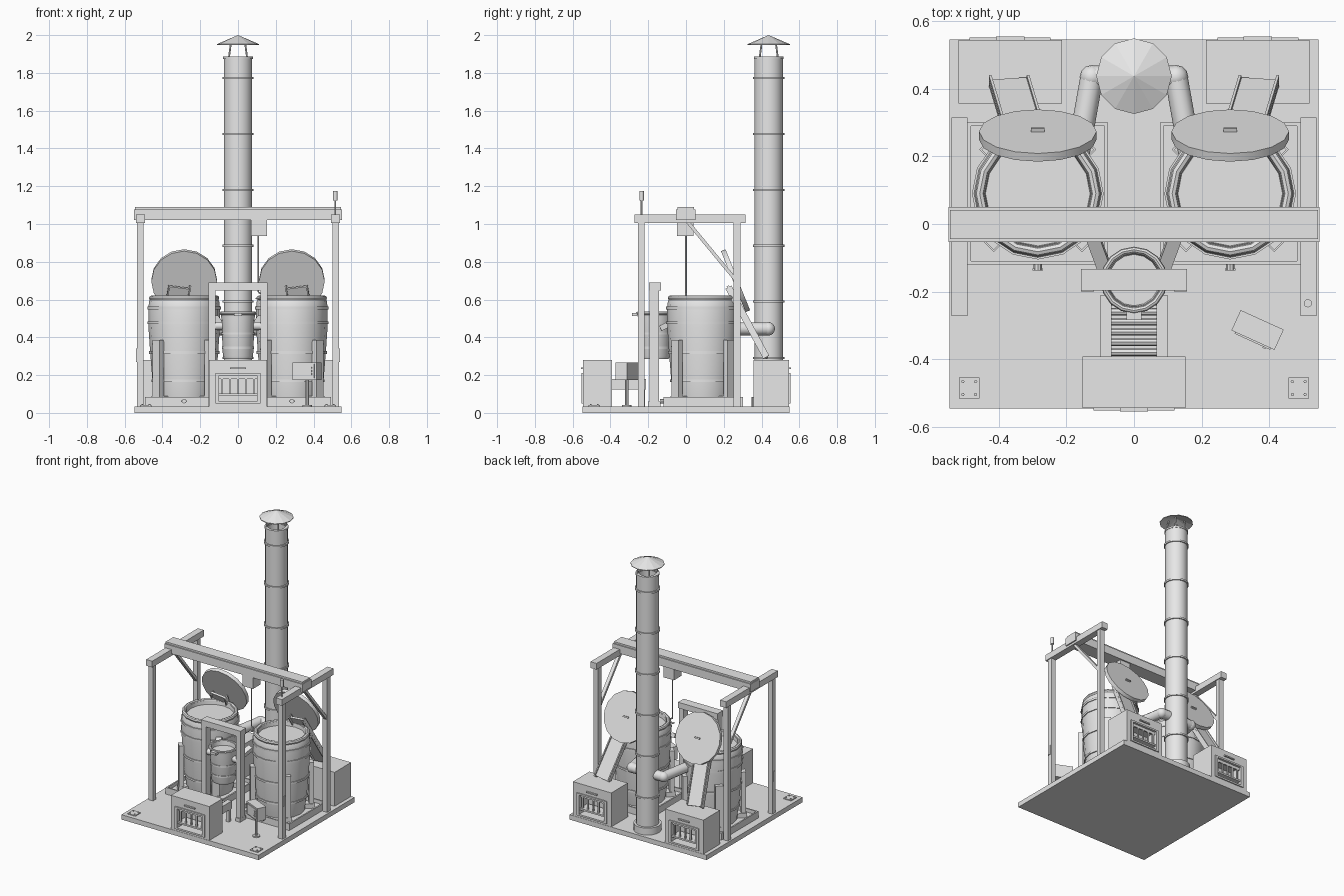
import bpy, bmesh, math
from mathutils import Vector, Matrix

if "Cube" in bpy.data.objects:
    bpy.data.objects.remove(bpy.data.objects["Cube"])

grey = bpy.data.materials.new("light_grey")
grey.diffuse_color = (0.8, 0.8, 0.8, 1)
grey.use_nodes = True
grey.node_tree.nodes["Principled BSDF"].inputs["Base Color"].default_value = grey.diffuse_color


def finish(name, bm, matrix=None, smooth=False):
    if matrix is not None:
        bm.transform(matrix)
    bmesh.ops.recalc_face_normals(bm, faces=bm.faces)
    me = bpy.data.meshes.new(name)
    bm.to_mesh(me)
    bm.free()
    me.materials.append(grey)
    ob = bpy.data.objects.new(name, me)
    bpy.context.collection.objects.link(ob)
    if smooth:
        bpy.ops.object.select_all(action='DESELECT')
        ob.select_set(True)
        bpy.context.view_layer.objects.active = ob
        bpy.ops.object.shade_smooth_by_angle(angle=math.radians(36))
    return ob


def box(name, x0, x1, y0, y1, z0, z1, matrix=None):
    bm = bmesh.new()
    bmesh.ops.create_cube(bm, size=1)
    bm.transform(Matrix.Translation(((x0 + x1) / 2, (y0 + y1) / 2, (z0 + z1) / 2))
                 @ Matrix.Diagonal((x1 - x0, y1 - y0, z1 - z0, 1)))
    return finish(name, bm, matrix)


def lathe(name, profile, centre=(0, 0, 0), segs=16, smooth=True, matrix=None):
    bm = bmesh.new()
    verts = [bm.verts.new((r, 0, z)) for r, z in profile]
    edges = [bm.edges.new(p) for p in zip(verts, verts[1:])]
    bmesh.ops.spin(bm, geom=verts + edges, cent=(0, 0, 0), axis=(0, 0, 1),
                   angle=math.tau, steps=segs, use_duplicate=False)
    bmesh.ops.remove_doubles(bm, verts=bm.verts, dist=1e-5)
    return finish(name, bm, matrix or Matrix.Translation(centre), smooth)


def rod(name, a, b, r, segs=12):
    a, b = Vector(a), Vector(b)
    d = b - a
    m = Matrix.Translation(a) @ d.to_track_quat('Z', 'Y').to_matrix().to_4x4()
    return lathe(name, [(0, 0), (r, 0), (r, d.length), (0, d.length)], segs=segs, matrix=m)


def bar(name, a, b, w, t):
    """Rectangular bar from a to b, w wide along x, t thick."""
    a, b = Vector(a), Vector(b)
    z = (b - a).normalized()
    x = (Vector((1, 0, 0)) - z * z.x).normalized()
    rot = Matrix((x, z.cross(x), z)).transposed().to_4x4()
    return box(name, -w / 2, w / 2, -t / 2, t / 2, 0, (b - a).length, Matrix.Translation(a) @ rot)


def torus(name, centre, major, minor, segs=16):
    prof = [(major + minor * math.cos(i * math.tau / 8), minor * math.sin(i * math.tau / 8))
            for i in range(9)]
    return lathe(name, prof, centre, segs)


def band(name, centre, r, h, segs=16):
    return lathe(name, [(r - .02, -h / 2), (r, -h / 2), (r, h / 2), (r - .02, h / 2)], centre, segs)


def firebox(name, x, y, turn, depth):
    """Firebox whose mouth faces -y before turning; y is its front face."""
    m = Matrix.Translation((x, y, 0)) @ Matrix.Rotation(turn, 4, 'Z')
    bm = bmesh.new()
    bmesh.ops.create_cube(bm, size=1)
    bm.transform(Matrix.Translation((0, depth / 2, .157)) @ Matrix.Diagonal((.306, depth, .245, 1)))
    front = min(bm.faces, key=lambda f: f.calc_center_median().y)
    bmesh.ops.inset_individual(bm, faces=[front], thickness=.03)
    for v in front.verts:
        v.co.x = math.copysign(.1, v.co.x)
        v.co.z = .2 if v.co.z > .157 else .06
    cavity = bmesh.ops.extrude_discrete_faces(bm, faces=[front])['faces'][0]
    bmesh.ops.translate(bm, verts=cavity.verts, vec=(0, .1, 0))
    finish(name + "_body", bm, m)
    # mouth frame, shelf, grate bars and handle
    for s in (-1, 1):
        box(name + "_frame_side", s * .11 - .01, s * .11 + .01, -.008, .004, .05, .21, m)
    for z in (.055, .205):
        box(name + "_frame_rail", -.1, .1, -.008, .004, z - .006, z + .006, m)
    box(name + "_shelf", -.1, .1, 0, .09, .09, .102, m)
    box(name + "_grate_rail", -.1, .1, .01, .02, .18, .2, m)
    for i in range(5):
        box(name + "_grate_bar", -.085 + i * .0425 - .005, -.085 + i * .0425 + .005, .01, .02, .1, .19, m)
    box(name + "_handle", -.042, .042, -.01, .003, .232, .241, m)


# base plate and anchor plates
box("base_plate", -.547, .547, -.547, .547, 0, .035)
for s in (-1, 1):
    cx = s * .488
    box("anchor_plate", cx - .031, cx + .031, -.517, -.455, .035, .041)
    for dx in (-.019, .019):
        for y in (-.505, -.467):
            rod("anchor_bolt", (cx + dx, y, .04), (cx + dx, y, .047), .005, 6)

# gantry
box("gantry_beam", -.55, .55, -.053, .05, 1.02, 1.078)
box("gantry_beam_flange", -.545, .545, -.045, .042, 1.078, 1.09)
for s in (-1, 1):
    cx = s * .517
    box("gantry_side_beam", cx - .024, cx + .024, -.273, .315, 1.005, 1.05)
    for y in (-.237, .27):
        box("gantry_post", cx - .018, cx + .018, y - .018, y + .018, .035, 1.01)
    box("post_switch_plate", s * .53, s * .54, -.249, -.225, .27, .34)
    bar("gantry_brace", (cx, .01, 1.01), (cx, .262, .705), .025, .018)

# warning lamp
rod("lamp_rod", (.515, -.235, 1.04), (.515, -.235, 1.13), .005, 8)
rod("lamp", (.515, -.235, 1.125), (.515, -.235, 1.175), .012)

# hoist with cable and hook
box("hoist_body", .068, .153, -.048, .04, .937, 1.02)
rod("hoist_cable", (.108, 0, .64), (.108, 0, .95), .004, 8)
hook = [Vector((.108 + .018 * math.sin(a), 0, .62 + .018 * math.cos(a)))
        for a in (0, .8, 1.6, 2.4, 3.2, 4.0)]
for a, b in zip(hook, hook[1:]):
    rod("hoist_hook", a, b, .005, 6)

# chimney
CY = .438
lathe("chimney_stack", [(0, .035), (.092, .035), (.092, .085), (.075, .085), (.075, 1.885),
                        (.066, 1.885), (.066, 1.75), (0, 1.75)], (0, CY, 0), 20)
for z in (.29, .59, .885, 1.18, 1.477, 1.773, 1.88):
    band("chimney_band", (0, CY, z), .083 if z < 1.8 else .079, .012, 20)
lathe("chimney_cap", [(0, 2.0), (.112, 1.952), (.112, 1.947), (0, 1.985)], (0, CY, 0), 12, False)
for i in range(4):
    c, s = math.cos(math.pi / 4 + i * math.pi / 2), math.sin(math.pi / 4 + i * math.pi / 2)
    rod("cap_strut", (.07 * c, CY + .07 * s, 1.87), (.05 * c, CY + .05 * s, 1.975), .005, 6)

# kettle stations, mirrored left and right
for s in (-1, 1):
    X, Y = s * .285, .09
    box("kettle_tray", X - .208, X + .208, -.11, .3, .035, .058)
    for y in (-.115, .296):
        box("tray_lip", X - .208, X + .208, y - .005, y + .005, .035, .083)
    for x in (X - .203, X + .203):
        box("tray_side", x - .005, x + .005, -.115, .3, .035, .083)
    rod("drain_valve", (X, -.138, .062), (X, -.11, .062), .012, 8)
    box("drain_handle", X - .016, X + .016, -.138, -.132, .058, .066)
    lathe("kettle_body", [(0, .058), (.15, .058), (.158, .1), (.168, .17), (.18, .32), (.189, .45),
                          (.19, .55), (.186, .59), (.174, .612), (.158, .612), (.155, .585),
                          (0, .585)], (X, Y, 0))
    for r, z in ((.174, .17), (.186, .32), (.195, .478), (.195, .555)):
        band("kettle_band", (X, Y, z), r, .014)
    torus("kettle_rim", (X, Y, .608), .172, .014)
    # diagonal support legs
    for i in range(4):
        m = Matrix.Translation((X, Y, 0)) @ Matrix.Rotation(math.pi / 4 + i * math.pi / 2, 4, 'Z')
        box("kettle_support", .178, .21, -.026, .026, .058, .385, m)
        box("kettle_support_foot", .15, .215, -.03, .03, .058, .09, m)
    # tilted lid with handle
    tilt = Matrix.Translation((X, .262, .70)) @ Matrix.Rotation(-math.radians(68), 4, 'X')
    lathe("kettle_lid", [(0, -.013), (.174, -.013), (.174, .013), (0, .013)], matrix=tilt)
    box("lid_handle", -.02, .02, -.005, .005, .012, .024, tilt)
    # sloping feed chute with side lips
    top, low = Vector((s * .31, .225, .665)), Vector((s * .37, .425, .295))
    bar("feed_chute", top, low, .12, .014)
    for dx in (-.056, .056):
        o = Vector((dx, 0, 0))
        bar("feed_chute_lip", top + o, low + o, .008, .036)
    # flue pipe to the chimney
    elbow = Vector((s * .125, .435, .445))
    rod("flue_pipe", (0, CY, .445), elbow, .034)
    rod("flue_pipe", elbow, (s * .165, .21, .445), .034)
    lathe("flue_elbow", [(.036 * math.sin(i * math.pi / 8), -.036 * math.cos(i * math.pi / 8))
                         for i in range(9)], elbow, 12)
    # pouring channel to the bucket
    bar("pour_channel", (s * .125, -.03, .5), (s * .088, -.13, .45), .04, .03)
    firebox("rear_firebox", s * .367, .545, math.pi, .188)

# front firebox
firebox("front_firebox", 0, -.545, 0, .152)

# bucket frame
for s in (-1, 1):
    x = s * .138
    box("bucket_frame_post", x - .018, x + .018, -.192, -.142, .035, .65)
    box("bucket_frame_foot", x - .019, x + .019, -.2, -.135, .035, .06)
    rod("bucket_pivot", (s * .08, -.166, .46), (s * .125, -.166, .46), .022)
box("bucket_frame_top", -.157, .157, -.197, -.133, .648, .69)

# bucket
BY = -.166
lathe("bucket_body", [(0, .285), (.074, .285), (.08, .3), (.088, .5), (.092, .53), (.08, .53),
                      (.076, .5), (0, .5)], (0, BY, 0))
torus("bucket_rim", (0, BY, .527), .09, .009)
for r, z in ((.089, .42), (.085, .345)):
    band("bucket_band", (0, BY, z), r, .012)
box("bucket_spout", -.022, .022, -.285, -.245, .512, .53)

# roller table between firebox and bucket
for s in (-1, 1):
    x = s * .083
    box("roller_rail", x - .017, x + .017, -.395, -.212, .125, .18)
    box("roller_leg", x - .012, x + .012, -.24, -.216, .035, .125)
for i in range(6):
    y = -.38 + i * .03
    rod("table_roller", (-.075, y, .16), (.075, y, .16), .011, 8)

# control box on a stem
m = Matrix.Translation((.366, -.314, 0)) @ Matrix.Rotation(-math.radians(24.4), 4, 'Z')
box("control_box", -.07, .07, -.033, .033, .175, .268, m)
box("control_panel", -.058, .058, -.038, -.033, .185, .258, m)
for z in (.205, .222, .239):
    box("control_button", .035, .045, -.042, -.037, z - .005, z + .005, m)
rod("control_stem", (.366, -.314, .035), (.366, -.314, .18), .009, 8)
rod("control_foot", (.366, -.314, .035), (.366, -.314, .043), .025)
